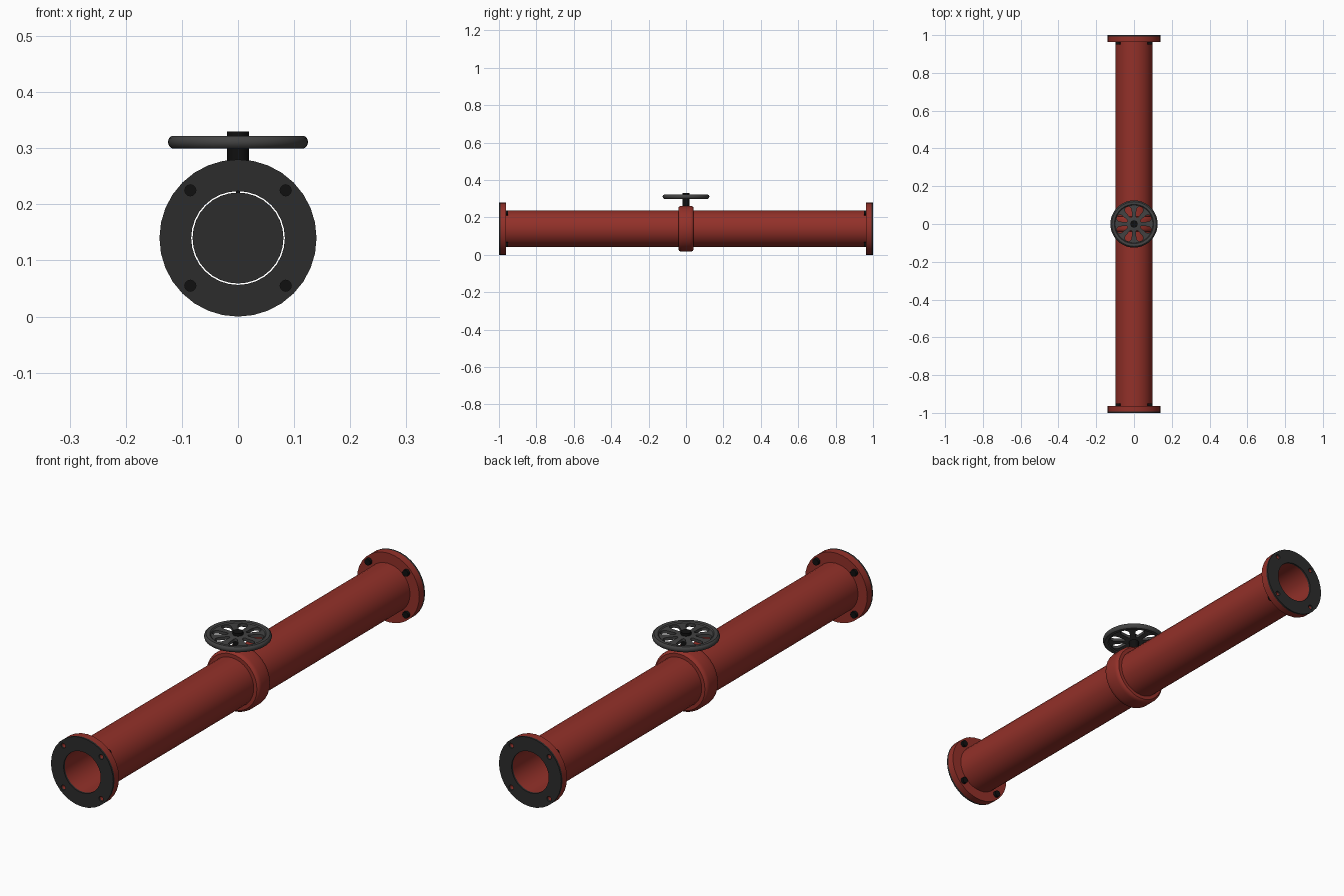
import bpy, bmesh, math
from mathutils import Matrix, Vector

if "Cube" in bpy.data.objects:
    bpy.data.objects.remove(bpy.data.objects["Cube"])

AXIS_Z = 0.14          # height of the pipe axis
SEG = 32


def material(name, rgb):
    m = bpy.data.materials.new(name)
    m.diffuse_color = (*rgb, 1)
    m.use_nodes = True
    m.node_tree.nodes["Principled BSDF"].inputs["Base Color"].default_value = m.diffuse_color
    return m


RED = material("red_paint", (0.29, 0.03, 0.022))
RUBBER = material("dark_rubber", (0.025, 0.025, 0.025))
IRON = material("grey_iron", (0.055, 0.055, 0.055))
BLACK = material("black_steel", (0.005, 0.005, 0.005))


def finish(name, bm, mat=None):
    bmesh.ops.recalc_face_normals(bm, faces=bm.faces)
    me = bpy.data.meshes.new(name)
    bm.to_mesh(me)
    bm.free()
    ob = bpy.data.objects.new(name, me)
    bpy.context.collection.objects.link(ob)
    if mat:
        me.materials.append(mat)
    return ob


def smooth(ob, angle=35):
    bpy.ops.object.select_all(action='DESELECT')
    ob.select_set(True)
    bpy.context.view_layer.objects.active = ob
    bpy.ops.object.shade_smooth_by_angle(angle=math.radians(angle))


def lathe(name, profile, mat, along_y=True, seg=SEG):
    """Spin a closed (radius, position) loop around the pipe axis or the z axis."""
    bm = bmesh.new()
    rings = []
    for i in range(seg):
        a = 2 * math.pi * i / seg
        c, s = math.cos(a), math.sin(a)
        rings.append([bm.verts.new((r * c, p, r * s + AXIS_Z) if along_y else (r * c, r * s, p))
                      for r, p in profile])
    n = len(profile)
    for i in range(seg):
        a, b = rings[i], rings[(i + 1) % seg]
        for j in range(n):
            k = (j + 1) % n
            bm.faces.new((a[j], a[k], b[k], b[j]))
    return finish(name, bm, mat)


def rods(name, items, mat, seg=12):
    """Cylinders given as (start, end, radius) in one object."""
    bm = bmesh.new()
    for start, end, r in items:
        p, q = Vector(start), Vector(end)
        rot = (q - p).to_track_quat('Z', 'Y').to_matrix().to_4x4()
        bmesh.ops.create_cone(bm, cap_ends=True, segments=seg, radius1=r, radius2=r,
                              depth=(q - p).length, matrix=Matrix.Translation((p + q) / 2) @ rot)
    return finish(name, bm, mat)


def cut(ob, cutter):
    cutter.hide_render = True
    mod = ob.modifiers.new("holes", 'BOOLEAN')
    mod.operation, mod.solver, mod.object = 'DIFFERENCE', 'EXACT', cutter
    bpy.context.view_layer.objects.active = ob
    bpy.ops.object.modifier_apply(modifier=mod.name)


def tube(r0, r1, y0, y1):
    return [(r0, y0), (r1, y0), (r1, y1), (r0, y1)]


# pipe
BORE = 0.0835
smooth(lathe("pipe", tube(BORE, 0.0985, -0.97, 0.97), RED))

# end flanges with gaskets and bolts
D = 0.085
corners = [(x, AXIS_Z + z) for x in (-D, D) for z in (-D, D)]
for s, end in ((-1, "front"), (1, "back")):
    flange = lathe(end + "_flange", tube(BORE, 0.14, s * 0.963, s * 0.992), RED)
    gasket = lathe(end + "_gasket", tube(BORE, 0.14, s * 0.992, s * 1.0), RUBBER)
    drill = rods("drill", [((x, s * 0.94, z), (x, s * 1.02, z), 0.01) for x, z in corners], None)
    for ob in (flange, gasket):
        cut(ob, drill)
        smooth(ob)
    bpy.data.objects.remove(drill)
    smooth(rods(end + "_bolts", [((x, s * 0.951, z), (x, s * 0.97, z), 0.0135)
                                 for x, z in corners], BLACK))

# valve body collar
half = [(0.098, 0.04), (0.113, 0.04), (0.1185, 0.036), (0.1215, 0.03), (0.1225, 0.022)]
smooth(lathe("valve_body", half + [(r, -y) for r, y in reversed(half)], RED))

# closing disc inside the bore, with its pin
smooth(rods("valve_disc", [((0, -0.01, AXIS_Z), (0, 0.01, AXIS_Z), 0.081)], RUBBER, SEG))
smooth(rods("disc_pin", [((0, 0, 0.21), (0, 0, 0.25), 0.004)], BLACK))

# stem
smooth(rods("stem", [((0, 0, 0.245), (0, 0, 0.33), 0.0195)], BLACK, 24))

# handwheel with teardrop openings
wheel = lathe("handwheel", [
    (0.018, 0.304), (0.018, 0.319), (0.03, 0.319), (0.036, 0.317), (0.1, 0.317), (0.104, 0.321),
    (0.118, 0.322), (0.123, 0.318), (0.125, 0.311), (0.123, 0.304), (0.118, 0.300),
    (0.104, 0.301), (0.1, 0.305), (0.036, 0.305)], IRON, along_y=False, seg=48)
bm = bmesh.new()
for k in range(8):
    turn = Matrix.Rotation(math.radians(22.5 + 45 * k), 3, 'Z')
    outline = []
    for centre, radius, a0, a1 in ((0.08, 0.018, -105, 105), (0.044, 0.007, 105, 255)):
        for i in range(9):
            a = math.radians(a0 + (a1 - a0) * i / 8)
            outline.append((centre + radius * math.cos(a), radius * math.sin(a)))
    face = bm.faces.new([bm.verts.new(turn @ Vector((x, y, 0.28))) for x, y in outline])
    ext = bmesh.ops.extrude_face_region(bm, geom=[face], use_keep_orig=True)
    bmesh.ops.translate(bm, vec=(0, 0, 0.06),
                        verts=[v for v in ext["geom"] if isinstance(v, bmesh.types.BMVert)])
cutter = finish("opening_cutter", bm)
cut(wheel, cutter)
bpy.data.objects.remove(cutter)
smooth(wheel, 40)
